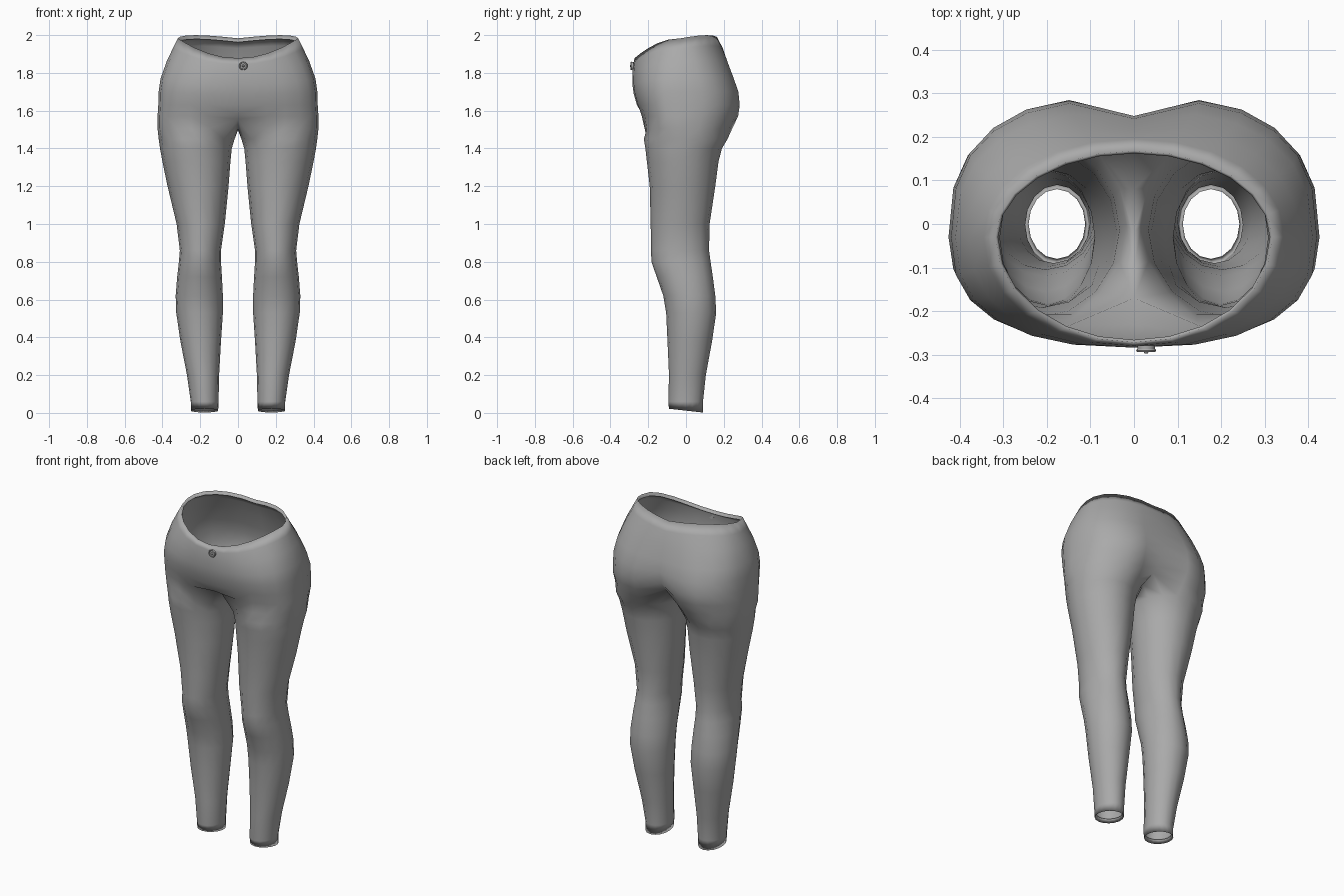
import bpy, bmesh
from math import sin, cos, radians, exp, pi

cube = bpy.data.objects.get("Cube")
if cube:
    bpy.data.objects.remove(cube)


def material(name, rgb):
    m = bpy.data.materials.new(name)
    m.use_nodes = True
    m.diffuse_color = (*rgb, 1)
    m.node_tree.nodes["Principled BSDF"].inputs["Base Color"].default_value = (*rgb, 1)
    return m


grey = material("grey fabric", (0.4, 0.4, 0.4))

SIDES = 16   # vertices around one leg
OUTER = 12   # steps of the leg ring that continue into the hips


def power(v, e):
    return (abs(v) ** e) * (1 if v >= 0 else -1)


def leg_ring(z, x0, x1, y0, y1, tilt=0):
    ring = []
    for i in range(SIDES):
        a = radians(-135 + i * 360 / SIDES)
        ring.append(((x0 + x1) / 2 + (x1 - x0) / 2 * cos(a),
                     (y0 + y1) / 2 + (y1 - y0) / 2 * sin(a), z - tilt * sin(a)))
    return ring


def hip_ring(z, rx, front, back, n, cleft=0, drop=0, tuck=0, lift=0):
    # half ring from front centre to back centre
    ring = []
    for i in range(OUTER + 1):
        t = radians(-90 + 180 * i / OUTER)
        s, c = sin(t), max(cos(t), 0)
        x = rx * c ** (2 / n) if 0 < i < OUTER else 0
        mid = -0.03
        y = mid + power(s, 2 / n) * ((back - mid) if s > 0 else (mid - front))
        near = exp(-(x / 0.09) ** 2)
        y += -cleft * near if s > 0 else tuck * near
        dz = -drop * s * s if s < 0 else 0.16 * drop * sin(2 * t)
        ring.append((x, y, z + dz + lift * near))
    return ring


# legs: height, inner x, outer x, front y, back y, tilt
legs = [
    (0.035, 0.112, 0.242, -0.08, 0.08, 0.01),
    (0.012, 0.105, 0.25, -0.09, 0.09, 0.01),
    (0.06, 0.103, 0.25, -0.094, 0.09),
    (0.2, 0.10, 0.27, -0.09, 0.105),
    (0.38, 0.09, 0.305, -0.098, 0.138),
    (0.53, 0.08, 0.327, -0.105, 0.16),
    (0.62, 0.08, 0.33, -0.12, 0.155),
    (0.72, 0.085, 0.322, -0.155, 0.142),
    (0.8, 0.09, 0.313, -0.183, 0.13),
    (0.86, 0.09, 0.308, -0.185, 0.122),
    (1.0, 0.07, 0.325, -0.187, 0.125),
    (1.2, 0.05, 0.373, -0.192, 0.155),
    (1.33, 0.04, 0.4, -0.207, 0.172),
    (1.4, 0.033, 0.413, -0.215, 0.19),
    (1.45, 0.018, 0.42, -0.223, 0.22),
]
# hips, crotch to waist
hips = [
    hip_ring(1.505, 0.426, -0.23, 0.262, 2.5, 0.10, 0, 0.06, 0.05),
    hip_ring(1.57, 0.426, -0.24, 0.29, 2.6, 0.09, 0, 0.01, 0.01),
    hip_ring(1.63, 0.422, -0.26, 0.297, 2.6, 0.06),
    hip_ring(1.7, 0.42, -0.277, 0.288, 2.6, 0.04, 0.01),
    hip_ring(1.77, 0.41, -0.284, 0.262, 2.5, 0.02, 0.03),
    hip_ring(1.86, 0.378, -0.284, 0.227, 2.3, 0.01, 0.06),
    hip_ring(1.93, 0.345, -0.28, 0.195, 2.1, 0, 0.085),
    hip_ring(1.983, 0.318, -0.272, 0.168, 2.0, 0, 0.105),
    hip_ring(1.962, 0.312, -0.266, 0.162, 2.0, 0, 0.105),
]
# crotch seam closing the inside of the first hip ring
seam = [(0, 0.08, 1.517), (0, -0.02, 1.497), (0, -0.1, 1.512)]

bm = bmesh.new()
rows = [[bm.verts.new(p) for p in leg_ring(*r)] for r in legs]
rows.append([bm.verts.new(p) for p in hips[0] + seam])
for low, high in zip(rows, rows[1:]):
    for i in range(SIDES):
        j = (i + 1) % SIDES
        bm.faces.new((low[i], low[j], high[j], high[i]))
low = rows[-1]
for ring in hips[1:]:
    high = [bm.verts.new(p) for p in ring]
    for i in range(OUTER):
        bm.faces.new((low[i], low[i + 1], high[i + 1], high[i]))
    low = high

# mirror to the other leg and weld the centre line
bmesh.ops.mirror(bm, geom=bm.verts[:] + bm.edges[:] + bm.faces[:],
                 axis="X", merge_dist=0.0005)
bmesh.ops.remove_doubles(bm, verts=bm.verts, dist=0.0005)
bmesh.ops.recalc_face_normals(bm, faces=bm.faces)
for f in bm.faces:
    f.smooth = True
mesh = bpy.data.meshes.new("trousers")
bm.to_mesh(mesh)
bm.free()
mesh.materials.append(grey)
bpy.context.collection.objects.link(bpy.data.objects.new("trousers", mesh))


# waist button: disc, raised rim and centre stud
def finish(name):
    ob = bpy.context.object
    ob.name = name
    ob.data.materials.append(grey)
    bpy.ops.object.shade_smooth_by_angle()


spot = (0.028, -0.285, 1.837)
turn = (pi / 2, 0, 0)
bpy.ops.mesh.primitive_cylinder_add(vertices=16, radius=0.02, depth=0.012, location=spot, rotation=turn)
finish("button_disc")
bpy.ops.mesh.primitive_torus_add(major_segments=16, minor_segments=6, major_radius=0.019,
                                 minor_radius=0.004, location=(spot[0], -0.29, spot[2]), rotation=turn)
finish("button_rim")
bpy.ops.mesh.primitive_cone_add(vertices=10, radius1=0.009, radius2=0.004, depth=0.008,
                                location=(spot[0], -0.293, spot[2]), rotation=turn)
finish("button_stud")
